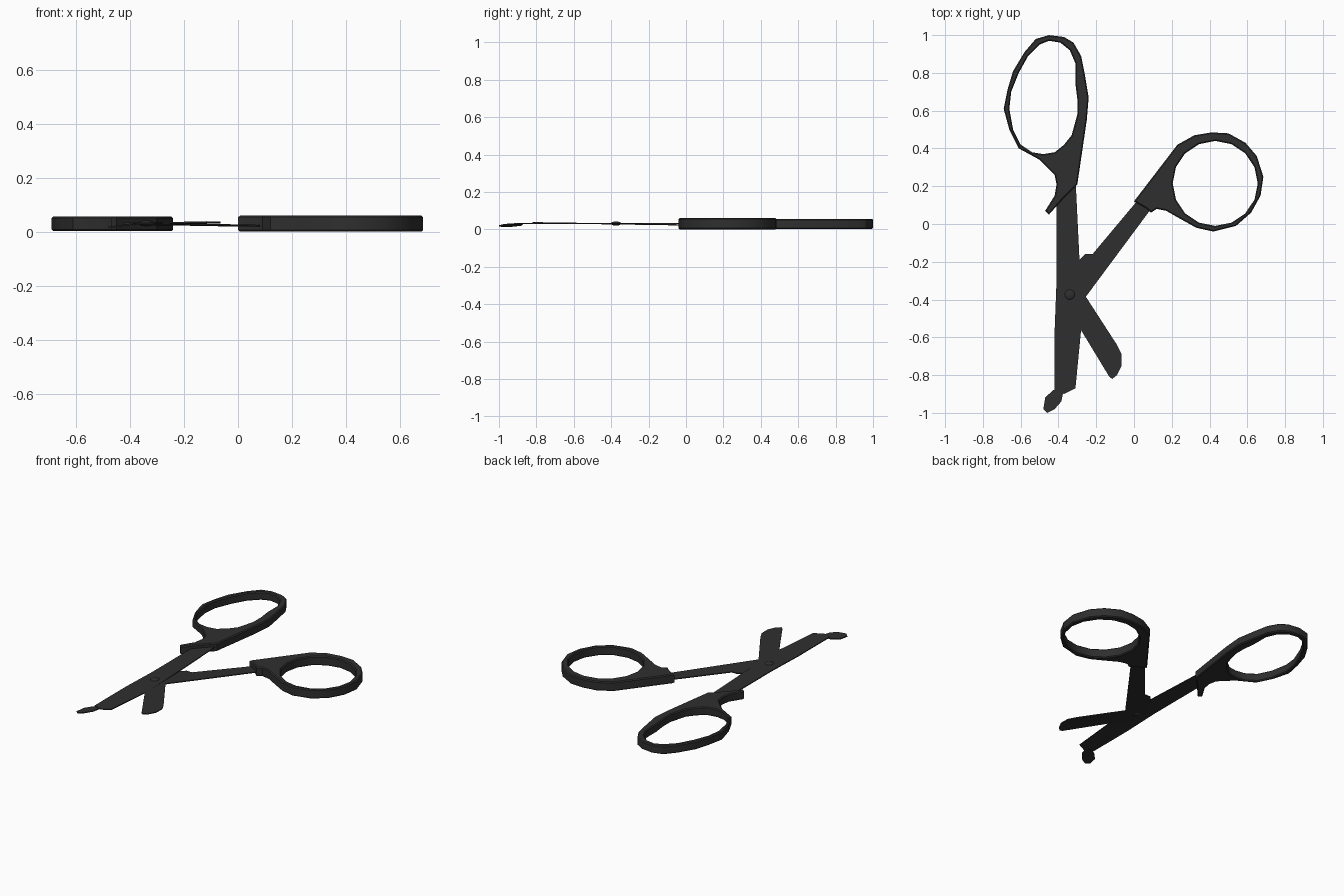
import bpy
import math

cube = bpy.data.objects.get("Cube")
if cube:
    bpy.data.objects.remove(cube, do_unlink=True)

# One dark plastic and coated steel colour
charcoal = bpy.data.materials.new("charcoal")
charcoal.use_nodes = True
shade = (0.028, 0.028, 0.028, 1)
charcoal.diffuse_color = shade
charcoal.node_tree.nodes["Principled BSDF"].inputs["Base Color"].default_value = shade


def plate(name, outlines, middle, half, chamfer=0.0, slope=(0, 0), pivot=(0, 0)):
    """Extrude flat outlines (later ones cut holes), then lean the plate about a pivot."""
    curve = bpy.data.curves.new(name, "CURVE")
    curve.dimensions = "2D"
    curve.fill_mode = "BOTH"
    curve.extrude = half - chamfer
    curve.bevel_depth = chamfer
    curve.bevel_resolution = 0
    curve.offset = -chamfer
    for outline in outlines:
        spline = curve.splines.new("POLY")
        spline.points.add(len(outline) - 1)
        for point, (x, y) in zip(spline.points, outline):
            point.co = (x, y, 0, 1)
        spline.use_cyclic_u = True
    obj = bpy.data.objects.new(name, curve)
    bpy.context.collection.objects.link(obj)
    bpy.ops.object.select_all(action="DESELECT")
    bpy.context.view_layer.objects.active = obj
    obj.select_set(True)
    bpy.ops.object.convert(target="MESH")
    obj = bpy.context.view_layer.objects.active
    for vertex in obj.data.vertices:
        lean = slope[0] * (vertex.co.x - pivot[0]) + slope[1] * (vertex.co.y - pivot[1])
        vertex.co.z += middle + lean
    obj.data.materials.clear()
    obj.data.materials.append(charcoal)
    bpy.ops.object.shade_smooth_by_angle(angle=math.radians(28))
    return obj


def ring(cx, cy, radius, sides):
    """Points of a regular polygon."""
    angles = [math.tau * i / sides for i in range(sides)]
    return [(cx + radius * math.cos(a), cy + radius * math.sin(a)) for a in angles]


# Long finger handle with its thumb spur
long_outer = [
    (-.45, 1), (-.37, .99), (-.32, .96), (-.28, .89), (-.26, .79), (-.24, .67),
    (-.25, .55), (-.3, .21), (-.37, .14), (-.45, .05), (-.47, .07), (-.42, .15),
    (-.41, .21), (-.42, .26), (-.46, .3), (-.5, .34), (-.61, .4), (-.66, .5),
    (-.69, .61), (-.67, .71), (-.64, .81), (-.58, .91), (-.52, .98),
]
long_hole = [
    (-.45, .97), (-.39, .96), (-.34, .92), (-.31, .85), (-.31, .74), (-.3, .66),
    (-.3, .58), (-.33, .47), (-.37, .42), (-.42, .38), (-.48, .37), (-.54, .38),
    (-.6, .42), (-.64, .5), (-.66, .61), (-.65, .7), (-.61, .8), (-.56, .89), (-.5, .95),
]
plate("long_handle", [long_outer, long_hole], .029, .027, chamfer=.006)

# Round thumb handle
round_outer = [
    (0, .12), (.23, .42), (.32, .47), (.41, .485), (.5, .48), (.59, .43),
    (.65, .36), (.685, .25), (.67, .15), (.62, .06), (.54, -.01), (.42, -.04),
    (.33, -.02), (.24, .03), (.17, .07), (.12, .08), (.09, .06), (.07, .08),
]
round_hole = ring(.43, .215, .225, 16)
plate("round_handle", [round_outer, round_hole], .03, .03, chamfer=.006)

# Straight blade running from the long handle
straight_outline = [
    (-.41, .25), (-.41, -.3), (-.42, -.56), (-.42, -.88), (-.37, -.9), (-.31, -.87),
    (-.28, -.56), (-.28, -.4), (-.29, -.16), (-.31, .25),
]
plate("straight_blade", [straight_outline], .031, .003)

# Blunt guard foot, leaning down towards its outer edge
foot_outline = [
    (-.43, -.88), (-.47, -.92), (-.48, -.98), (-.46, -1), (-.42, -.98),
    (-.385, -.94), (-.37, -.87),
]
plate("guard_foot", [foot_outline], .031, .003, slope=(.14, 0), pivot=(-.37, -.9))

# Angled blade running from the round handle, bent at the pivot
angled_outline = [
    (.04, .15), (.12, .12), (-.255, -.385), (-.09, -.64), (-.065, -.69),
    (-.065, -.75), (-.09, -.8), (-.115, -.82), (-.13, -.81), (-.33, -.48),
    (-.37, -.4), (-.36, -.3), (-.29, -.19), (-.26, -.16), (-.22, -.16),
]
plate("angled_blade", [angled_outline], .029, .003, slope=(0, -.015), pivot=(-.34, -.374))

# Domed pivot rivet
bpy.ops.mesh.primitive_uv_sphere_add(segments=16, ring_count=8, radius=.028,
                                     location=(-.34, -.374, .031))
rivet = bpy.context.object
rivet.name = "pivot_rivet"
rivet.scale.z = .4
rivet.data.materials.append(charcoal)
bpy.ops.object.shade_smooth_by_angle(angle=math.radians(40))
